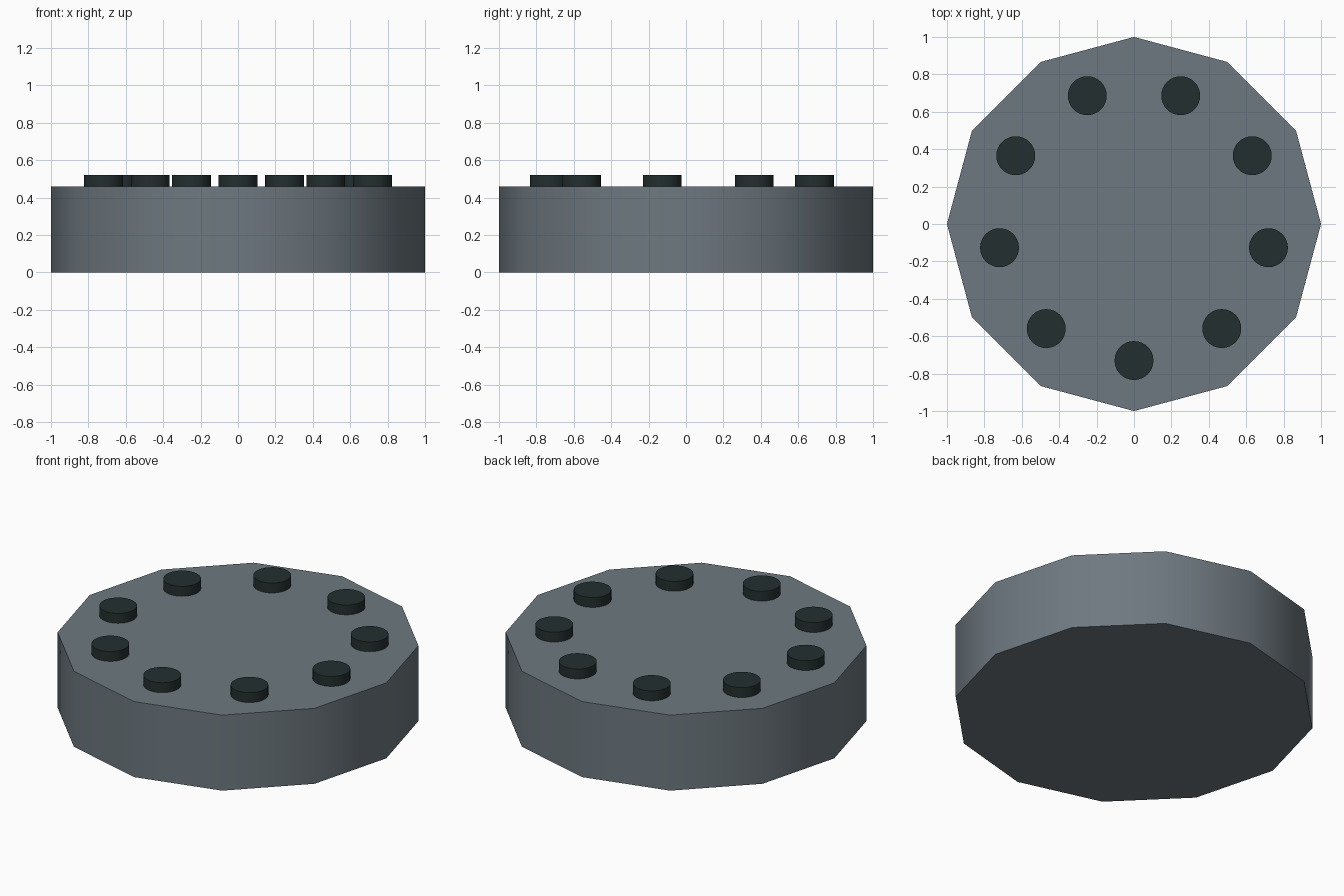
import bpy
from math import cos, sin, radians

default = bpy.data.objects.get("Cube")
if default:
    bpy.data.objects.remove(default, do_unlink=True)


def make_material(name, rgb):
    mat = bpy.data.materials.new(name)
    mat.use_nodes = True
    color = (*rgb, 1.0)
    mat.diffuse_color = color
    mat.node_tree.nodes["Principled BSDF"].inputs["Base Color"].default_value = color
    return mat


def make_disc(name, sides, radius, x, y, bottom, top, mat):
    """Upright cylinder with smooth sides and crisp rims."""
    bpy.ops.mesh.primitive_cylinder_add(
        vertices=sides, radius=radius, depth=top - bottom,
        location=(x, y, (bottom + top) / 2))
    obj = bpy.context.object
    obj.name = name
    obj.data.materials.append(mat)
    bpy.ops.object.shade_smooth_by_angle(angle=radians(40))
    return obj


slate = make_material("slate grey", (0.155, 0.19, 0.215))
dark = make_material("dark green grey", (0.017, 0.028, 0.028))

BODY_TOP = 0.46
STUD_TOP = 0.52
STUD_COUNT = 9
RING_RADIUS = 0.73

# Twelve-sided body
make_disc("body", 12, 1.0, 0, 0, 0, BODY_TOP, slate)

# Ring of studs, the first one at the front
for i in range(STUD_COUNT):
    angle = radians(-90 + i * 360 / STUD_COUNT)
    make_disc(f"stud_{i + 1}", 32, 0.104,
              RING_RADIUS * cos(angle), RING_RADIUS * sin(angle),
              BODY_TOP - 0.01, STUD_TOP, dark)
